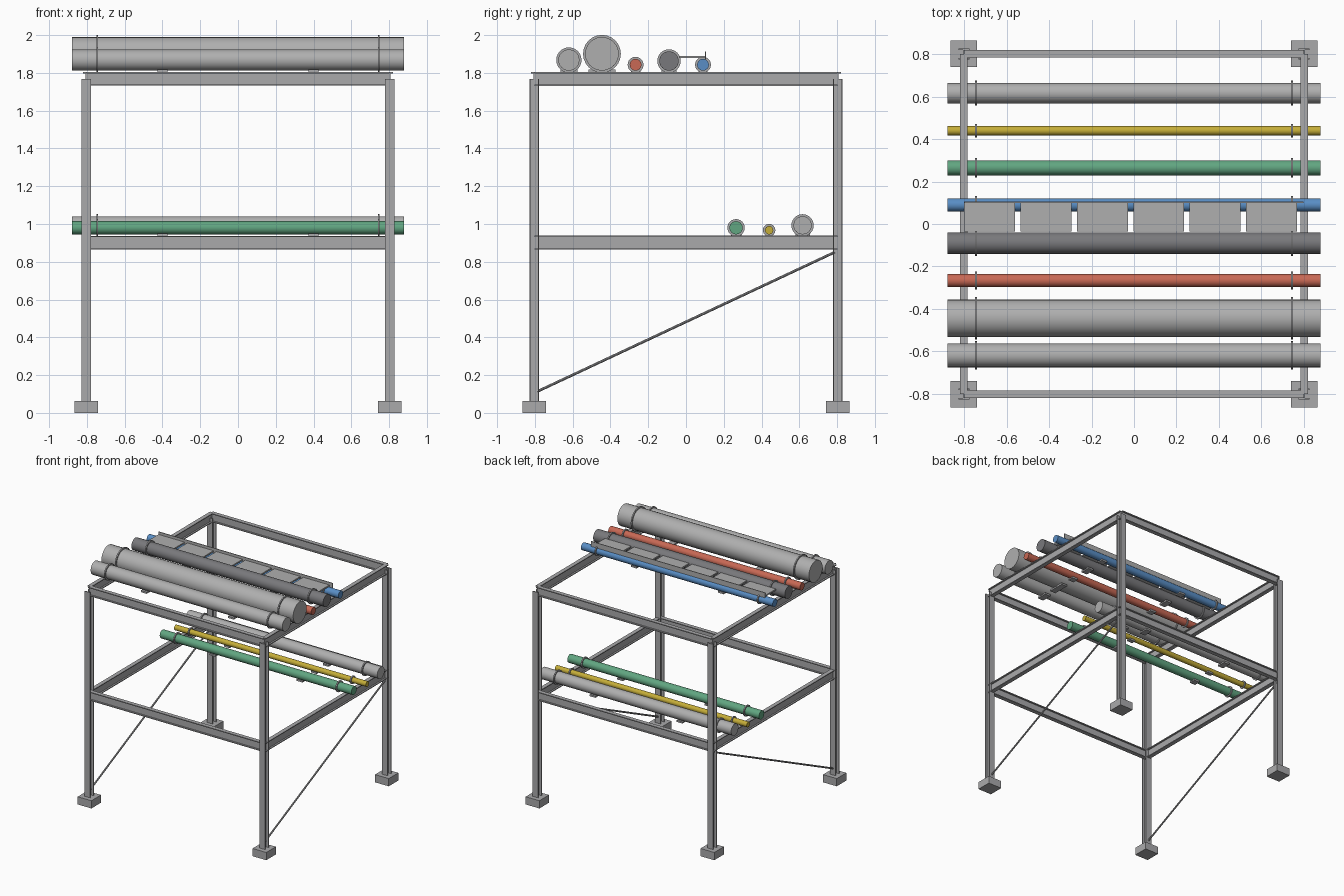
import bpy
import bmesh
from mathutils import Vector

cube = bpy.data.objects.get("Cube")
if cube:
    bpy.data.objects.remove(cube, do_unlink=True)


def material(name, rgb):
    m = bpy.data.materials.new(name)
    m.use_nodes = True
    m.diffuse_color = (*rgb, 1)
    m.node_tree.nodes["Principled BSDF"].inputs["Base Color"].default_value = (*rgb, 1)
    return m


STEEL = material("steel grey", (0.40, 0.40, 0.41))
PIPE = material("pipe grey", (0.43, 0.43, 0.43))
DARK = material("dark grey", (0.19, 0.19, 0.20))
RED = material("red", (0.58, 0.14, 0.09))
GREEN = material("green", (0.12, 0.38, 0.22))
BLUE = material("blue", (0.10, 0.27, 0.56))
YELLOW = material("yellow", (0.56, 0.42, 0.04))


def finish(name, bm, mat):
    bmesh.ops.recalc_face_normals(bm, faces=bm.faces)
    mesh = bpy.data.meshes.new(name)
    bm.to_mesh(mesh)
    bm.free()
    mesh.materials.append(mat)
    ob = bpy.data.objects.new(name, mesh)
    bpy.context.collection.objects.link(ob)
    return ob


def box(name, center, size, mat):
    bm = bmesh.new()
    bmesh.ops.create_cube(bm, size=1)
    bmesh.ops.scale(bm, vec=size, verts=bm.verts)
    bmesh.ops.translate(bm, vec=center, verts=bm.verts)
    return finish(name, bm, mat)


def rod(name, start, end, radius, mat, sides=24):
    a, b = Vector(start), Vector(end)
    bm = bmesh.new()
    bmesh.ops.create_cone(bm, cap_ends=True, segments=sides, radius1=radius,
                          radius2=radius, depth=(b - a).length)
    ob = finish(name, bm, mat)
    ob.rotation_euler = (b - a).to_track_quat('Z', 'Y').to_euler()
    ob.location = (a + b) / 2
    bpy.ops.object.select_all(action='DESELECT')
    ob.select_set(True)
    bpy.context.view_layer.objects.active = ob
    bpy.ops.object.shade_smooth_by_angle()
    return ob


def i_section(name, start, end, side, up, width, depth, t=0.007):
    """Extrude an I profile; flanges are stacked along the up direction."""
    a, b, side, up = Vector(start), Vector(end), Vector(side), Vector(up)
    w, d, s = width / 2, depth / 2, t / 2
    half = [(w, -d), (w, t - d), (s, t - d), (s, d - t), (w, d - t), (w, d)]
    profile = half + [(-u, v) for u, v in reversed(half)]
    bm = bmesh.new()
    face = bm.faces.new([bm.verts.new(a + side * u + up * v) for u, v in profile])
    new = bmesh.ops.extrude_face_region(bm, geom=[face])["geom"]
    verts = [v for v in new if isinstance(v, bmesh.types.BMVert)]
    bmesh.ops.translate(bm, vec=b - a, verts=verts)
    return finish(name, bm, STEEL)


X, Y, Z = (1, 0, 0), (0, 1, 0), (0, 0, 1)
C = 0.803

# Columns on footing pads
for x in (-C, C):
    for y in (-C, C):
        box("footing", (x, y, 0.032), (0.126, 0.126, 0.064), STEEL)
        i_section("column", (x, y, 0.06), (x, y, 1.767), X, Y, 0.052, 0.052)

# Beams at both tiers
for tier, z in (("lower", 0.901), ("upper", 1.768)):
    for s in (-C, C):
        i_section(tier + "_cross_beam", (-C, s, z), (C, s, z), Y, Z, 0.034, 0.072)
        i_section(tier + "_side_beam", (s, -C, z), (s, C, z), X, Z, 0.034, 0.074)

# Diagonal side braces
for x in (-C, C):
    rod("side_brace", (x, -0.79, 0.112), (x, 0.79, 0.852), 0.007, STEEL, 8)

# Pipes with end clamps and support shoes: y, radius, tier top, colour
pipes = {
    "outer_pipe": (-0.62, 0.056, 1.804, PIPE),
    "large_pipe": (-0.445, 0.089, 1.804, PIPE),
    "red_pipe": (-0.267, 0.031, 1.804, RED),
    "dark_pipe": (-0.09, 0.051, 1.804, DARK),
    "blue_pipe": (0.09, 0.031, 1.804, BLUE),
    "green_pipe": (0.265, 0.035, 0.937, GREEN),
    "yellow_pipe": (0.44, 0.022, 0.937, YELLOW),
    "rear_pipe": (0.617, 0.048, 0.937, PIPE),
}
for name, (y, r, base, mat) in pipes.items():
    z = base + 0.008 + r
    rod(name, (-0.88, y, z), (0.88, y, z), r, mat)
    for x in (-0.745, 0.745):
        rod(name + "_clamp", (x - 0.005, y, z), (x + 0.005, y, z), r + 0.011, STEEL)
    for x in (-0.4, 0.4):
        box(name + "_shoe", (x, y, base + 0.006), (0.053, r * 1.6, 0.014), STEEL)

# Cable tray panels with a long edge rail
for i in range(6):
    box("tray_panel", (-0.681 + i * 0.266, 0.035, 1.884), (0.24, 0.142, 0.012), PIPE)
box("tray_rail", (0, 0.103, 1.89), (1.6, 0.006, 0.044), PIPE)
